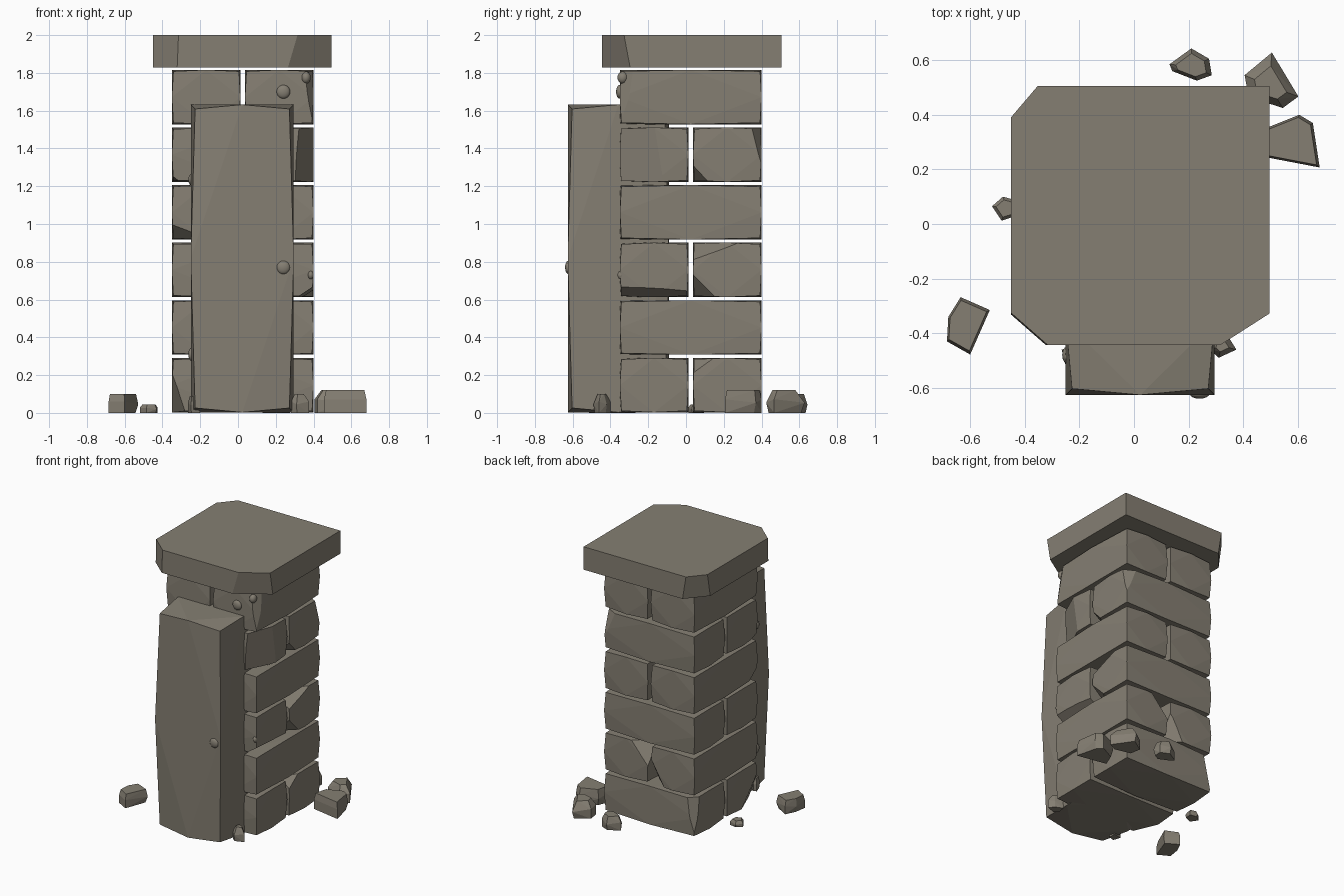
import bpy, bmesh
from mathutils import Vector

if "Cube" in bpy.data.objects:
    bpy.data.objects.remove(bpy.data.objects["Cube"])

stone = bpy.data.materials.new("weathered_stone")
stone.diffuse_color = (0.235, 0.212, 0.171, 1)
stone.use_nodes = True
stone.node_tree.nodes["Principled BSDF"].inputs["Base Color"].default_value = stone.diffuse_color


def hull(bm):
    """Rebuild the bmesh as the clean convex hull of its vertices."""
    pts = [v.co.copy() for v in bm.verts]
    bm.clear()
    for p in pts:
        bm.verts.new(p)
    bmesh.ops.remove_doubles(bm, verts=bm.verts, dist=0.0005)
    res = bmesh.ops.convex_hull(bm, input=bm.verts)
    loose = set(res["geom_interior"]) | set(res["geom_unused"])
    bmesh.ops.delete(bm, geom=[v for v in loose if isinstance(v, bmesh.types.BMVert)], context='VERTS')
    bmesh.ops.dissolve_limit(bm, angle_limit=0.02, verts=bm.verts, edges=bm.edges)
    bmesh.ops.recalc_face_normals(bm, faces=bm.faces)


def finish(name, bm):
    me = bpy.data.meshes.new(name)
    bm.to_mesh(me)
    bm.free()
    me.materials.append(stone)
    ob = bpy.data.objects.new(name, me)
    bpy.context.collection.objects.link(ob)
    return ob


def block(name, lo, hi, worn=0.0, cuts=()):
    """Box with worn-in corners; each cut is a plane through three points."""
    lo, hi = Vector(lo), Vector(hi)
    mid, half = (lo + hi) / 2, (hi - lo) / 2
    bm = bmesh.new()
    for i in (-1, 0, 1):
        for j in (-1, 0, 1):
            for k in (-1, 0, 1):
                s = Vector((i, j, k))
                zeros = [i, j, k].count(0)
                if zeros > 1:
                    continue
                pull = worn if zeros == 0 else 0
                bm.verts.new(mid + Vector([s[a] * (half[a] - pull) for a in range(3)]))
    hull(bm)
    for cut in cuts:
        a, b, c = map(Vector, cut)
        n = (b - a).cross(c - a).normalized()
        if n.dot(mid - a) > 0:
            n = -n
        bmesh.ops.bisect_plane(bm, geom=bm.verts[:] + bm.edges[:] + bm.faces[:],
                               plane_co=a, plane_no=n, clear_outer=True)
        hull(bm)
    return finish(name, bm)


def rock(name, outline, height, shrink=0.72):
    """Rubble chunk: outline on the ground, tapering to a smaller top."""
    bm = bmesh.new()
    cx = sum(p[0] for p in outline) / len(outline)
    cy = sum(p[1] for p in outline) / len(outline)
    for i, (x, y) in enumerate(outline):
        k = 0.85 if i % 2 else 1.0
        bm.verts.new((cx + (x - cx) * k, cy + (y - cy) * k, 0))
        bm.verts.new((x, y, height * (0.45 if i % 2 else 0.6)))
        bm.verts.new((cx + (x - cx) * shrink, cy + (y - cy) * shrink, height))
    hull(bm)
    return finish(name, bm)


def knob(name, loc, size):
    bm = bmesh.new()
    bmesh.ops.create_uvsphere(bm, u_segments=16, v_segments=10, radius=1)
    for v in bm.verts:
        v.co = Vector([v.co[a] * size[a] + loc[a] for a in range(3)])
    for f in bm.faces:
        f.smooth = True
    return finish(name, bm)


# Chips broken from individual bricks, keyed by (course, brick)
chips = {
    (0, 0): [((-.35, -.35, .215), (-.275, -.35, 0), (-.35, -.2, .05))],
    (0, 1): [((.4, .04, .21), (.4, .15, .29), (.3, .04, .29)),
             ((-.35, .33, .29), (-.28, .4, .29), (-.347, .397, .0))],
    (1, 0): [((.01, .4, .5), (-.1, .4, .31), (.01, .3, .31))],
    (1, 1): [((.03, .4, .43), (.18, .4, .6), (.03, .25, .6))],
    (2, 0): [((.4, -.35, .67), (.4, .015, .65), (.33, -.2, .615))],
    (2, 1): [((.4, .04, .81), (.4, .28, .9), (.25, .04, .9)),
             ((.4, .04, .73), (.4, .155, .615), (.28, .04, .615))],
    (3, 0): [((-.35, -.35, 1.0), (-.25, -.35, .96), (-.35, -.25, .92))],
    (4, 0): [((.32, -.35, 1.51), (.4, -.165, 1.51), (.3, -.35, 1.22)),
             ((-.35, -.35, 1.26), (-.3, -.35, 1.22), (-.35, -.25, 1.22))],
    (4, 1): [((.4, .345, 1.51), (.4, .4, 1.31), (.3, .4, 1.51)),
             ((.4, .04, 1.31), (.4, .125, 1.22), (.28, .04, 1.22))],
    (5, 1): [((.35, -.35, 1.81), (.4, -.27, 1.81), (.395, -.345, 1.53))],
}

# Six courses of paired bricks, turned a quarter on every other course
LO, HI = -.35, .4
for c in range(6):
    z0 = .003 + c * .305
    for b, (s, e) in enumerate(((LO, .013), (.037, HI))):
        if c % 2 == 0:
            lo, hi = (LO, s, z0), (HI, e, z0 + .288)
        else:
            lo, hi = (s, LO, z0), (e, HI, z0 + .288)
        block(f"brick_{c + 1}_{b + 1}", lo, hi, .008, chips.get((c, b), ()))

# Capstone with broken corners
block("capstone", (-.451, -.444, 1.828), (.496, .505, 2.0), 0, [
    ((-.315, -.444, 2), (-.451, -.325, 2), (-.322, -.444, 1.83)),
    ((.315, -.444, 2), (.496, -.328, 2), (.265, -.444, 1.83)),
    ((-.353, .505, 2), (-.451, .39, 2), (-.325, .505, 1.83)),
])

# Upright slab leaning into the front
block("front_slab", (-.25, -.626, .003), (.295, -.09, 1.632), .023)

# Rounded studs
knob("slab_stud", (.24, -.622, .77), (.036, .018, .036))
knob("upper_stud", (.24, -.352, 1.70), (.036, .018, .036))
knob("corner_stud", (.36, -.335, 1.775), (.025, .028, .032))
knob("side_stud", (.385, -.345, .73), (.015, .018, .022))
knob("left_stud_high", (-.247, -.48, 1.235), (.016, .03, .03))
knob("left_stud_low", (-.247, -.48, .31), (.016, .03, .035))

# Rubble around the foot
rock("rubble_back", [(.13, .585), (.21, .643), (.275, .605), (.285, .545), (.23, .525), (.14, .56)], .1)
rock("rubble_corner", [(.405, .545), (.505, .628), (.602, .467), (.545, .425), (.42, .465)], .12, .6)
rock("rubble_right", [(.455, .25), (.48, .35), (.605, .4), (.655, .37), (.68, .207), (.53, .235)], .12, .9)
rock("rubble_left", [(-.52, .065), (-.48, .1), (-.425, .085), (-.43, .03), (-.485, .012)], .045)
rock("rubble_front_left", [(-.685, -.43), (-.68, -.34), (-.635, -.268), (-.528, -.315), (-.6, -.478)], .1, .88)
rock("rubble_front_right", [(.29, -.40), (.35, -.42), (.375, -.46), (.31, -.49), (.28, -.46)], .1, .5)
rock("rubble_slab_foot", [(-.265, -.46), (-.25, -.52), (-.2, -.5), (-.2, -.44)], .09)
